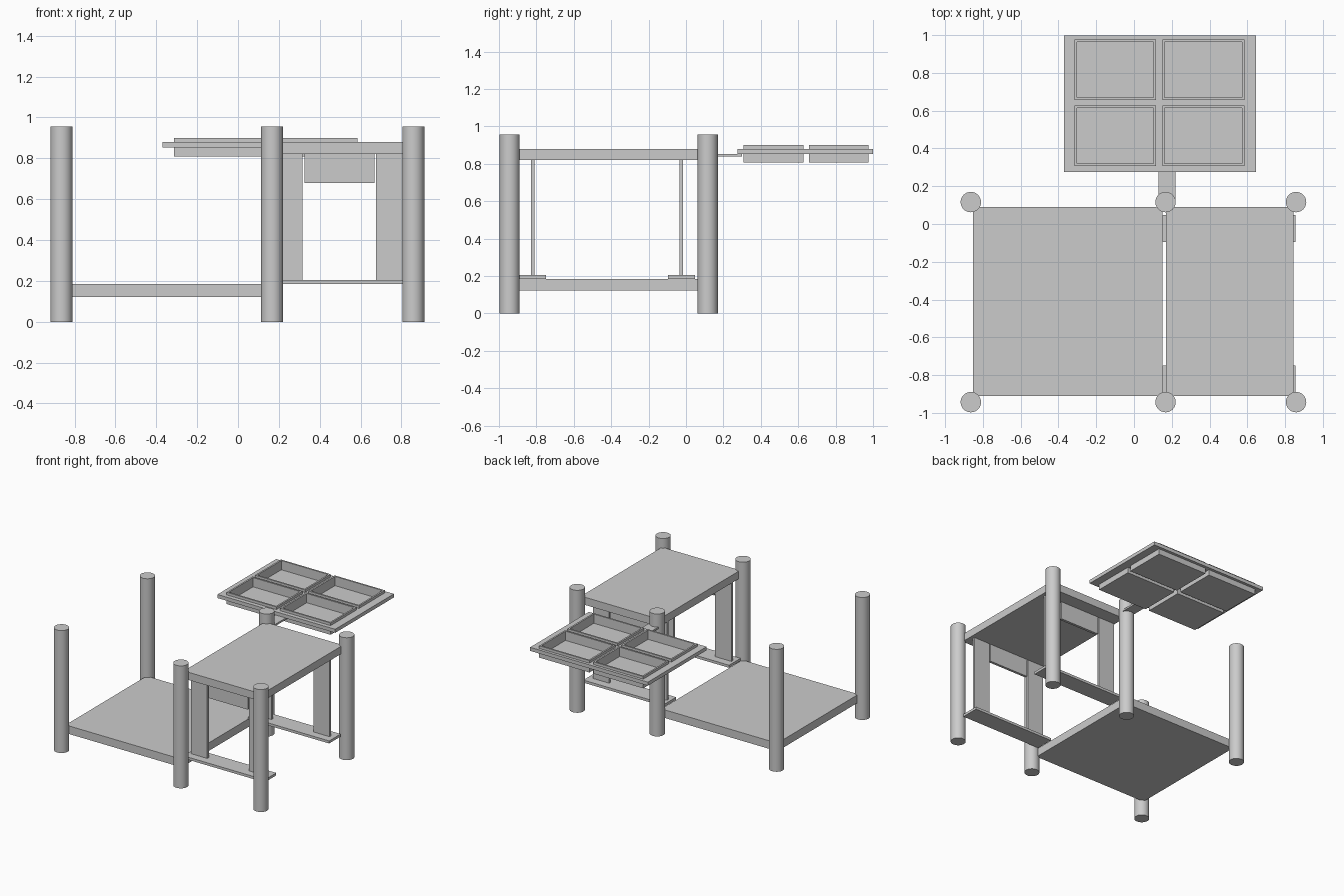
import bpy, bmesh

if "Cube" in bpy.data.objects:
    bpy.data.objects.remove(bpy.data.objects["Cube"])


def finish(name, bm):
    bmesh.ops.recalc_face_normals(bm, faces=bm.faces)
    mesh = bpy.data.meshes.new(name)
    bm.to_mesh(mesh)
    bm.free()
    obj = bpy.data.objects.new(name, mesh)
    bpy.context.collection.objects.link(obj)
    return obj


def add_box(bm, x, y, z):
    verts = bmesh.ops.create_cube(bm, size=1)["verts"]
    for v in verts:
        for i, (lo, hi) in enumerate((x, y, z)):
            v.co[i] = lo if v.co[i] < 0 else hi


def box(name, x, y, z):
    bm = bmesh.new()
    add_box(bm, x, y, z)
    return finish(name, bm)


def basket(name, x, y, z, wall, floor):
    # open-topped box: inset the top face and sink it
    bm = bmesh.new()
    add_box(bm, x, y, z)
    bm.normal_update()
    top = max(bm.faces, key=lambda f: f.calc_center_median().z)
    bmesh.ops.inset_region(bm, faces=[top], thickness=wall)
    ext = bmesh.ops.extrude_face_region(bm, geom=[top])["geom"]
    for v in ext:
        if isinstance(v, bmesh.types.BMVert):
            v.co.z = z[0] + floor
    if top.is_valid:
        bmesh.ops.delete(bm, geom=[top], context="FACES_ONLY")
    return finish(name, bm)


# round corner posts
for x in (-0.864, 0.167, 0.858):
    for y in (-0.943, 0.116):
        bpy.ops.mesh.primitive_cylinder_add(
            vertices=32, radius=0.054, depth=0.956, location=(x, y, 0.478))
        bpy.context.object.name = "post"
        bpy.ops.object.shade_smooth_by_angle()

# low platform and raised table top
box("lower_deck", (-0.852, 0.15), (-0.91, 0.09), (0.122, 0.185))
box("table_top", (0.169, 0.844), (-0.91, 0.09), (0.82, 0.88))

# two table leg frames: foot board, uprights and apron
for yc in (-0.82, -0.025):
    thin = (yc - 0.01, yc + 0.01)
    box("foot_board", (0.152, 0.854), (yc - 0.07, yc + 0.072), (0.185, 0.205))
    box("upright", (0.174, 0.315), thin, (0.205, 0.82))
    box("upright", (0.675, 0.816), thin, (0.205, 0.82))
    box("apron", (0.325, 0.667), thin, (0.68, 0.82))

# arm joining the tray to the rear middle post
box("tray_arm", (0.13, 0.22), (0.116, 0.30), (0.84, 0.854))

# tray frame with four openings
cols = ((-0.314, 0.117), (0.15, 0.585))
rows = ((0.307, 0.628), (0.657, 0.977))
fz = (0.852, 0.88)
fx, fy = (-0.37, 0.647), (0.275, 0.999)
bm = bmesh.new()
for y in ((fy[0], rows[0][0]), (rows[0][1], rows[1][0]), (rows[1][1], fy[1])):
    add_box(bm, fx, y, fz)
for row in rows:
    for x in ((fx[0], cols[0][0]), (cols[0][1], cols[1][0]), (cols[1][1], fx[1])):
        add_box(bm, x, row, fz)
finish("tray_frame", bm)

# baskets dropped into the frame
for cx in cols:
    for cy in rows:
        basket("basket", cx, cy, (0.808, 0.9), 0.018, 0.02)
